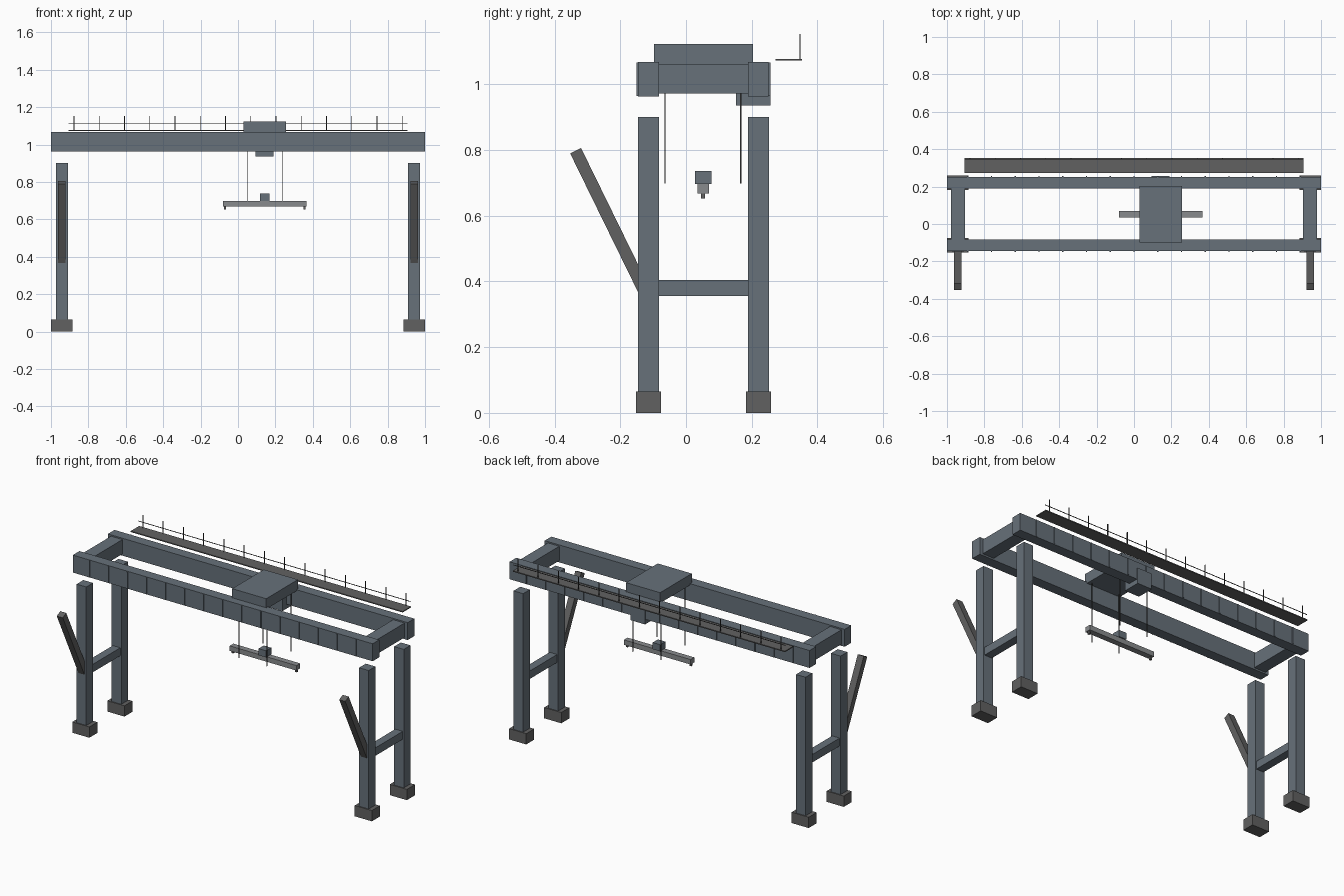
import bpy, bmesh
from mathutils import Matrix, Vector

if "Cube" in bpy.data.objects:
    bpy.data.objects.remove(bpy.data.objects["Cube"])


def material(name, rgb):
    m = bpy.data.materials.new(name)
    m.diffuse_color = (*rgb, 1)
    m.use_nodes = True
    m.node_tree.nodes["Principled BSDF"].inputs["Base Color"].default_value = m.diffuse_color
    return m


STEEL = material("blue_grey_steel", (0.135, 0.165, 0.195))
DARK = material("dark_grey", (0.12, 0.12, 0.12))
LIGHT = material("light_grey", (0.25, 0.26, 0.27))
BLACK = material("cable_black", (0.05, 0.05, 0.05))


def boxes(name, mat, *extents):
    """One object made of boxes, each (x0, x1, y0, y1, z0, z1)."""
    bm = bmesh.new()
    for x0, x1, y0, y1, z0, z1 in extents:
        mtx = (Matrix.Translation(((x0 + x1) / 2, (y0 + y1) / 2, (z0 + z1) / 2))
               @ Matrix.Diagonal((x1 - x0, y1 - y0, z1 - z0, 1)))
        bmesh.ops.create_cube(bm, size=1, matrix=mtx)
    me = bpy.data.meshes.new(name)
    bm.to_mesh(me)
    bm.free()
    me.materials.append(mat)
    ob = bpy.data.objects.new(name, me)
    bpy.context.collection.objects.link(ob)
    return ob


MID = 0.053          # y of the crane's centre line
OFF = 0.167          # girder and leg offset from it
LEG_X = 0.942

# Legs, feet, braces and slanted struts at each end
for sx, side in ((-1, "left"), (1, "right")):
    x = sx * LEG_X
    for sy, end in ((-1, "front"), (1, "rear")):
        y = MID + sy * OFF
        boxes(f"{side}_{end}_leg", STEEL, (x - .032, x + .032, y - .032, y + .032, .06, .90))
        boxes(f"{side}_{end}_foot", DARK, (x - .057, x + .057, y - .038, y + .038, 0, .065))
    boxes(f"{side}_cross_brace", STEEL, (x - .025, x + .025, MID - .14, MID + .14, .356, .404))
    top, low = Vector((x, -.336, .798)), Vector((x, -.125, .367))
    strut = boxes(f"{side}_strut", DARK, (-.02, .02, -.0185, .0185, -.24, .24))
    strut.location = (top + low) / 2
    strut.rotation_euler = Vector((0, 0, 1)).rotation_difference(top - low).to_euler()
    # End beam tying the girders together
    xe = sx * .941
    boxes(f"{side}_end_beam", STEEL, (xe - .038, xe + .038, MID - .14, MID + .14, .973, 1.06))

# Main girders with stiffener plates on the outer faces
for sy, end in ((-1, "front"), (1, "rear")):
    y = MID + sy * OFF
    boxes(f"{end}_girder", STEEL, (-1, 1, y - .0315, y + .0315, .963, 1.068))
    face = y + sy * .0315
    ya, yb = sorted((face - sy * .01, face + sy * .005))
    boxes(f"{end}_girder_stiffeners", STEEL,
          *[(-.889 + .127 * i - .003, -.889 + .127 * i + .003, ya, yb, .965, 1.066)
            for i in range(15)])

# Trolley and hoist motor
boxes("trolley", STEEL, (.03, .257, -.098, .204, 1.06, 1.123))
boxes("hoist_motor", STEEL, (.093, .19, .152, .257, .935, 1.03))

# Hoist cables
for i, (x, y) in enumerate([(x, y) for x in (.05, .237) for y in (-.064, .167)]):
    boxes(f"hoist_cable_{i + 1}", BLACK, (x - .002, x + .002, y - .002, y + .002, .698, 1.07))

# Spreader bar with head block and end hooks
boxes("spreader_bar", LIGHT, (-.08, .365, .035, .07, .668, .698))
boxes("spreader_head", STEEL, (.118, .168, .028, .077, .697, .737))
boxes("spreader_hooks", DARK, *[(x - .006, x + .006, .046, .058, .652, .669) for x in (-.07, .355)])

# Rear walkway with handrail
boxes("walkway", DARK, (-.907, .907, .273, .353, 1.072, 1.078))
boxes("walkway_posts", BLACK,
      *[(-.877 + .135 * i - .002, -.877 + .135 * i + .002, .345, .349, 1.075, 1.153)
        for i in range(14)])
boxes("walkway_handrail", BLACK, (-.907, .907, .3455, .3485, 1.1085, 1.1115))
